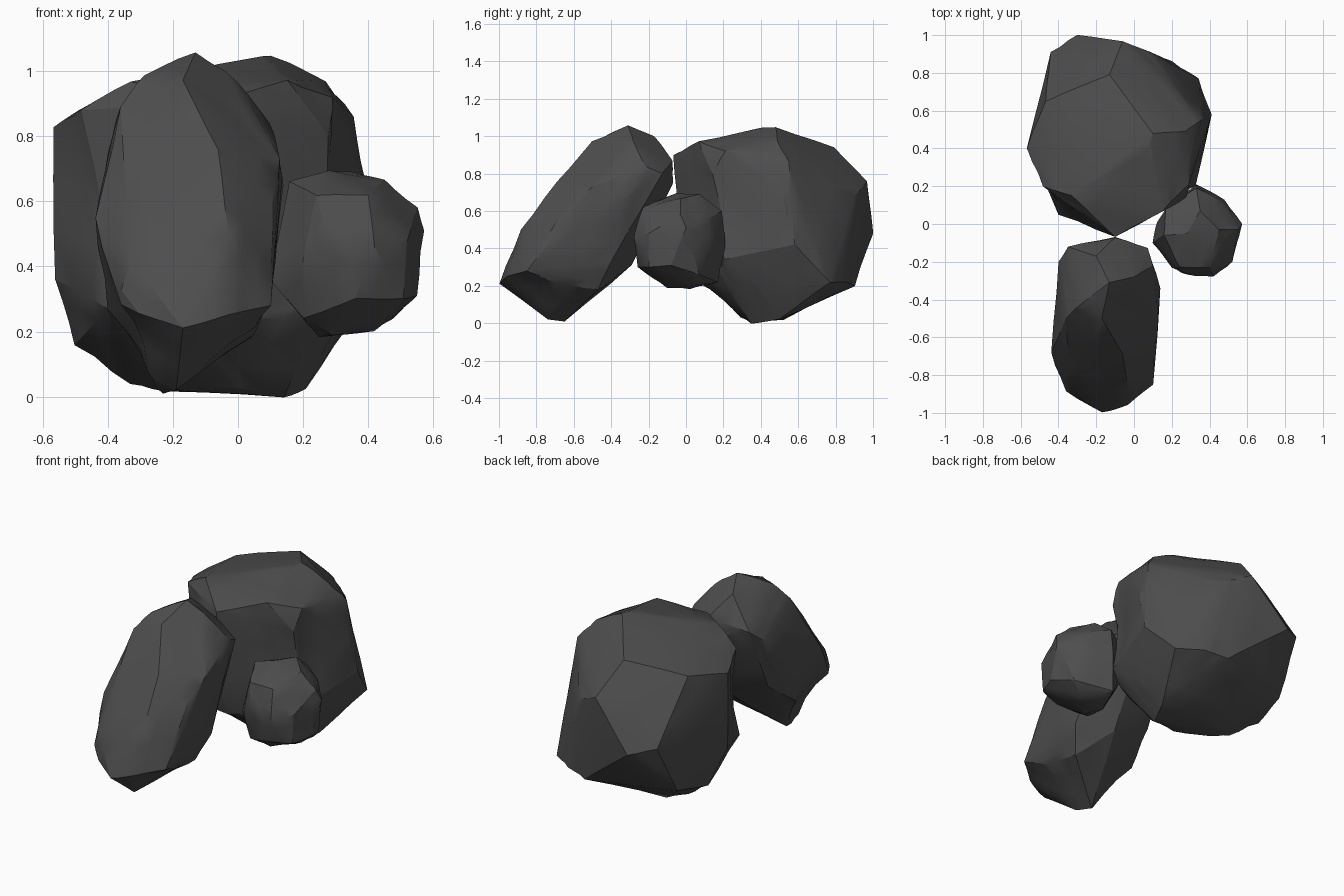
import bpy
import bmesh
import math
import random
from mathutils import Vector

if "Cube" in bpy.data.objects:
    bpy.data.objects.remove(bpy.data.objects["Cube"], do_unlink=True)


def make_material(name, colour):
    material = bpy.data.materials.new(name)
    material.use_nodes = True
    material.diffuse_color = colour
    material.node_tree.nodes["Principled BSDF"].inputs["Base Color"].default_value = colour
    return material


def make_rock(name, corners, hollows, material, roughness, seed):
    """Wrap the main corners in a hull, roughen its faces, press in hollows."""
    rng = random.Random(seed)
    bm = bmesh.new()
    for corner in corners:
        bm.verts.new(corner)
    bmesh.ops.convex_hull(bm, input=bm.verts[:])
    loose = [v for v in bm.verts if not v.link_faces]
    bmesh.ops.delete(bm, geom=loose, context="VERTS")

    main_corners = set(bm.verts)
    bmesh.ops.subdivide_edges(bm, edges=bm.edges[:], cuts=2, use_grid_fill=True)
    bmesh.ops.recalc_face_normals(bm, faces=bm.faces[:])
    bm.normal_update()

    # Uneven facets between the corners
    for vert in bm.verts:
        if vert not in main_corners:
            vert.co += vert.normal * rng.uniform(-roughness, roughness)

    # Shallow hollows, fading out smoothly with distance
    for centre, radius, depth in hollows:
        for vert in bm.verts:
            reach = (vert.co - Vector(centre)).length / radius
            if reach < 1 and vert not in main_corners:
                vert.co -= vert.normal * depth * (1 - reach * reach)

    mesh = bpy.data.meshes.new(name)
    bm.to_mesh(mesh)
    bm.free()
    mesh.materials.append(material)
    rock = bpy.data.objects.new(name, mesh)
    bpy.context.collection.objects.link(rock)

    # Soft facets with crisp ridges
    bpy.ops.object.select_all(action="DESELECT")
    rock.select_set(True)
    bpy.context.view_layer.objects.active = rock
    bpy.ops.object.shade_smooth_by_angle(angle=math.radians(25))
    return rock


stone = make_material("dark grey stone", (0.075, 0.075, 0.075, 1.0))

# Large boulder at the back: crown, waist, foot
boulder_crown = [
    (.1, .48, 1.05), (.07, .38, 1.04), (.27, .49, .97), (.355, .55, .86),
    (-.13, .79, .94), (-.47, .65, .88), (-.57, .4, .83), (-.48, .2, .88),
    (-.33, .15, .97), (-.1, -.07, .9), (.15, .07, .97), (.29, .21, .92),
    (.28, .14, .8), (.16, .77, .8),
]
boulder_waist = [
    (-.3, 1, .48), (-.06, .97, .76), (-.44, .91, .52), (.1, .9, .68),
    (.17, .84, .39), (.39, .52, .66), (.41, .58, .42), (.33, .2, .34),
    (-.56, .4, .36), (-.4, .05, .27), (-.1, -.04, .6),
]
boulder_foot = [
    (.21, .5, .02), (.14, .35, 0), (-.05, .29, .03), (-.23, .4, .02),
    (-.23, .52, .02), (-.33, .45, .04), (-.5, .5, .16), (-.1, .02, .22),
    (.34, .77, .22), (.29, .41, .19), (.06, .9, .2), (.2, .86, .22),
    (-.46, .74, .2), (.25, .18, .25),
]
boulder_hollows = [
    ((.3, .16, .58), .25, .03), ((-.46, .1, .58), .25, .03),
    ((-.07, .1, .13), .22, .03),
]
make_rock("back_boulder", boulder_crown + boulder_waist + boulder_foot,
          boulder_hollows, stone, .004, 3)

# Tall slab leaning back against the boulder
slab_top = [
    (-.13, -.31, 1.06), (-.17, -.5, .97), (-.29, -.43, .99), (-.36, -.5, .89),
    (0, -.28, .97), (.1, -.22, .84), (.07, -.13, .8), (-.1, -.07, .87),
    (-.1, -.07, .75), (-.35, -.12, .82), (-.4, -.2, .75), (-.2, -.17, 1),
]
slab_middle = [
    (-.06, -.69, .76), (-.03, -.88, .5), (-.33, -.89, .42), (-.44, -.68, .55),
    (.11, -.66, .6), (.13, -.5, .73), (.14, -.34, .65), (-.35, -.3, .42),
    (-.1, -.29, .31),
]
slab_foot = [
    (-.17, -1, .21), (-.37, -.88, .28), (.1, -.85, .28), (-.03, -.96, .25),
    (-.23, -.65, .01), (-.19, -.74, .02), (-.29, -.7, .07), (.04, -.47, .18),
    (-.4, -.5, .27), (.1, -.4, .33), (.07, -.7, .2),
]
slab_hollows = [
    ((-.37, -.73, .2), .2, .04), ((.02, -.72, .17), .2, .025),
]
make_rock("leaning_slab", slab_top + slab_middle + slab_foot,
          slab_hollows, stone, .004, 8)

# Small stone tucked in at the left side
stone_top = [
    (.28, -.05, .695), (.35, .07, .69), (.45, -.03, .665), (.16, -.06, .66),
    (.33, .19, .6), (.55, -.03, .58), (.24, -.23, .62), (.4, -.23, .62),
    (.17, .08, .6), (.46, .12, .56),
]
stone_bottom = [
    (.57, 0, .51), (.48, .13, .45), (.33, .21, .42), (.42, -.28, .46),
    (.52, -.2, .48), (.55, -.08, .31), (.51, -.2, .3), (.36, -.26, .3),
    (.42, .02, .2), (.25, .02, .185), (.3, .17, .22), (.2, -.17, .24),
    (.1, -.1, .36), (.12, .01, .4), (.2, -.23, .42), (.5, .07, .26),
    (.28, -.27, .48), (.29, -.1, .19),
]
make_rock("small_stone", stone_top + stone_bottom, [], stone, .003, 5)
